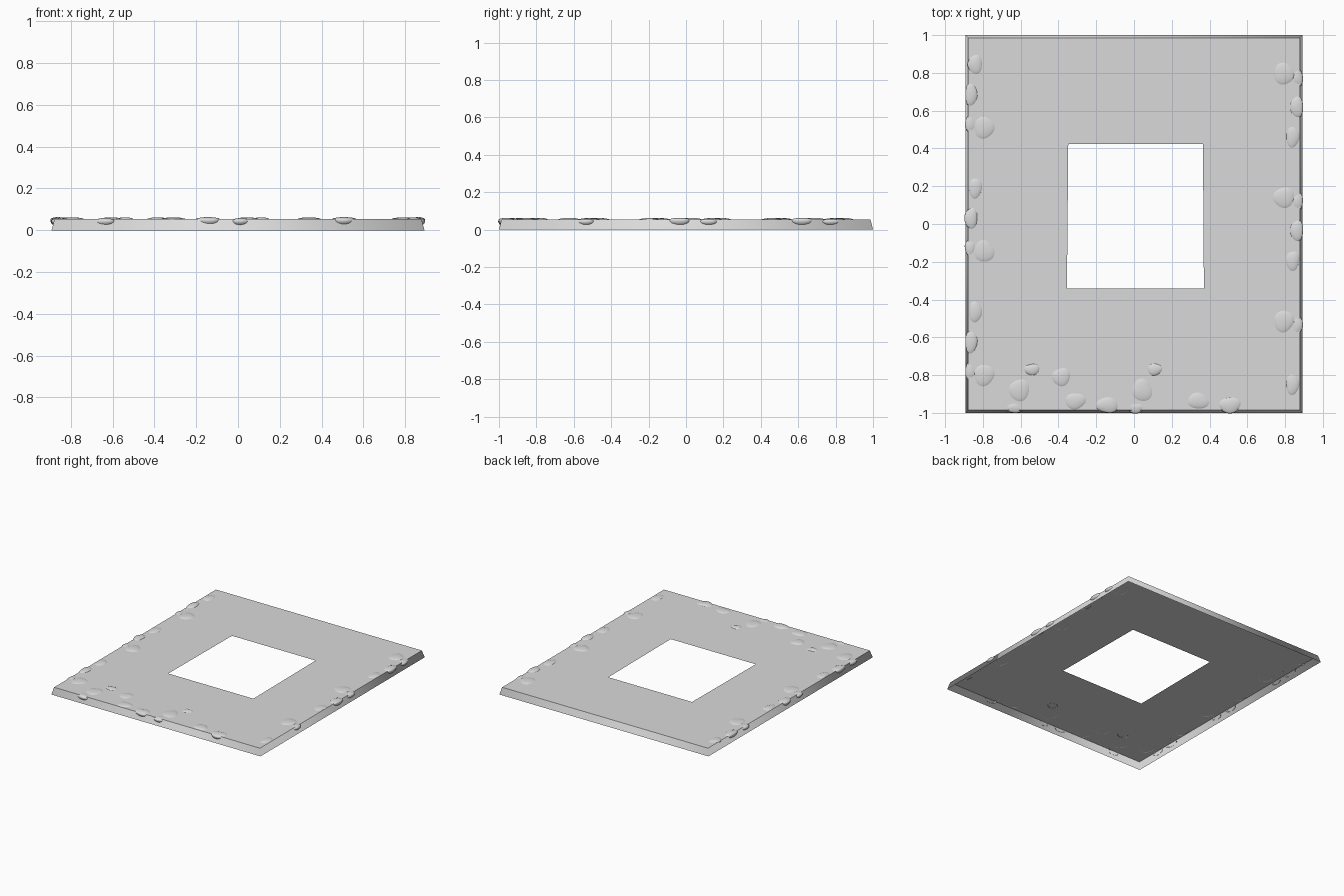
import bpy, bmesh, math, random

cube = bpy.data.objects.get("Cube")
if cube:
    bpy.data.objects.remove(cube, do_unlink=True)
random.seed(4)

HX, HY, TOP, INSET = 0.892, 1.0, 0.054, 0.014

grey = bpy.data.materials.new("stone grey")
grey.use_nodes = True
colour = (0.7, 0.7, 0.7, 1)
grey.diffuse_color = colour
for node in grey.node_tree.nodes:
    if node.type == 'BSDF_PRINCIPLED':
        node.inputs["Base Color"].default_value = colour


def finish(name, bm, smooth):
    mesh = bpy.data.meshes.new(name)
    for f in bm.faces:
        f.smooth = smooth
    bm.to_mesh(mesh)
    bm.free()
    mesh.materials.append(grey)
    obj = bpy.data.objects.new(name, mesh)
    bpy.context.collection.objects.link(obj)
    return obj


def rectangle(hx, hy, z):
    return [(-hx, -hy, z), (hx, -hy, z), (hx, hy, z), (-hx, hy, z)]


def band(name, first, second, smooth):
    """Four quads joining two closed loops of corners."""
    bm = bmesh.new()
    a = [bm.verts.new(p) for p in first]
    b = [bm.verts.new(p) for p in second]
    for i in range(4):
        j = (i + 1) % 4
        bm.faces.new((a[i], a[j], b[j], b[i]))
    return finish(name, bm, smooth)


# Thin floor sheet with an opening, and the sloping skirt around it
rim = rectangle(HX - INSET, HY - INSET, TOP)
opening = [(-0.355, -0.342, TOP), (0.37, -0.342, TOP),
           (0.365, 0.424, TOP), (-0.348, 0.424, TOP)]
band("floor_sheet", rim, opening, False)
band("outer_skirt", rectangle(HX, HY, 0), rim, True)


def buried(v):
    slope = INSET * v.co.z / TOP
    return (v.co.z < TOP and abs(v.co.x) < HX - slope
            and abs(v.co.y) < HY - slope)


def add_stone(bm, x, y, rx, ry, up, down, z):
    """Rounded, slightly irregular stone; its buried faces are removed."""
    verts = bmesh.ops.create_uvsphere(bm, u_segments=18, v_segments=12, radius=1)["verts"]
    phase = random.uniform(0, math.tau)
    for v in verts:
        a = math.atan2(v.co.y, v.co.x)
        r = 1 + 0.06 * math.sin(3 * a + phase) + 0.04 * math.sin(2 * a - phase)
        v.co.x = x + v.co.x * rx * r
        v.co.y = y + v.co.y * ry * r
        v.co.z = z + v.co.z * (up if v.co.z > 0 else down)
    faces = {f for v in verts for f in v.link_faces}
    hidden = [f for f in faces if all(buried(v) for v in f.verts)]
    bmesh.ops.delete(bm, geom=hidden, context='FACES')


def flat_stone(bm, x, y, rx, ry):
    add_stone(bm, x, y, rx, ry, 0.012, 0.012, 0.05)


def edge_stone(bm, x, y, rx, ry):
    add_stone(bm, x, y, rx, ry, 0.013, 0.032, 0.05)


def small_edge_stone(bm, x, y, rx, ry):
    add_stone(bm, x, y, rx, ry, 0.014, 0.024, 0.044)


# Repeating stone groups along both sides, the right one turned half round
for side, name in ((-1, "right_side_stones"), (1, "left_side_stones")):
    bm = bmesh.new()
    for step in range(3):
        mid = (0.03 if side < 0 else -0.035) + 0.655 * (step - 1)
        flip = -side
        flat_stone(bm, side * 0.84, mid + flip * 0.16, 0.038, 0.057)
        flat_stone(bm, side * 0.793, mid - flip * 0.175, 0.058, 0.06)
        small_edge_stone(bm, side * 0.865, mid - flip * 0.155, 0.03, 0.05)
        if side < 0 or step > 0:
            edge_stone(bm, side * 0.862, mid, 0.034, 0.06)
    finish(name, bm, True)

# Two stone groups along the front
bm = bmesh.new()
for shift in (0, 0.65):
    flat_stone(bm, -0.607 + shift, -0.88, 0.056, 0.064)
    flat_stone(bm, -0.54 + shift, -0.77, 0.042, 0.032)
    flat_stone(bm, -0.31 + shift, -0.937, 0.06, 0.045)
    small_edge_stone(bm, -0.637 + shift, -0.972, 0.048, 0.03)
    edge_stone(bm, -0.142 + shift, -0.958, 0.06, 0.044)
flat_stone(bm, -0.385, -0.81, 0.05, 0.053)
finish("front_stones", bm, True)
